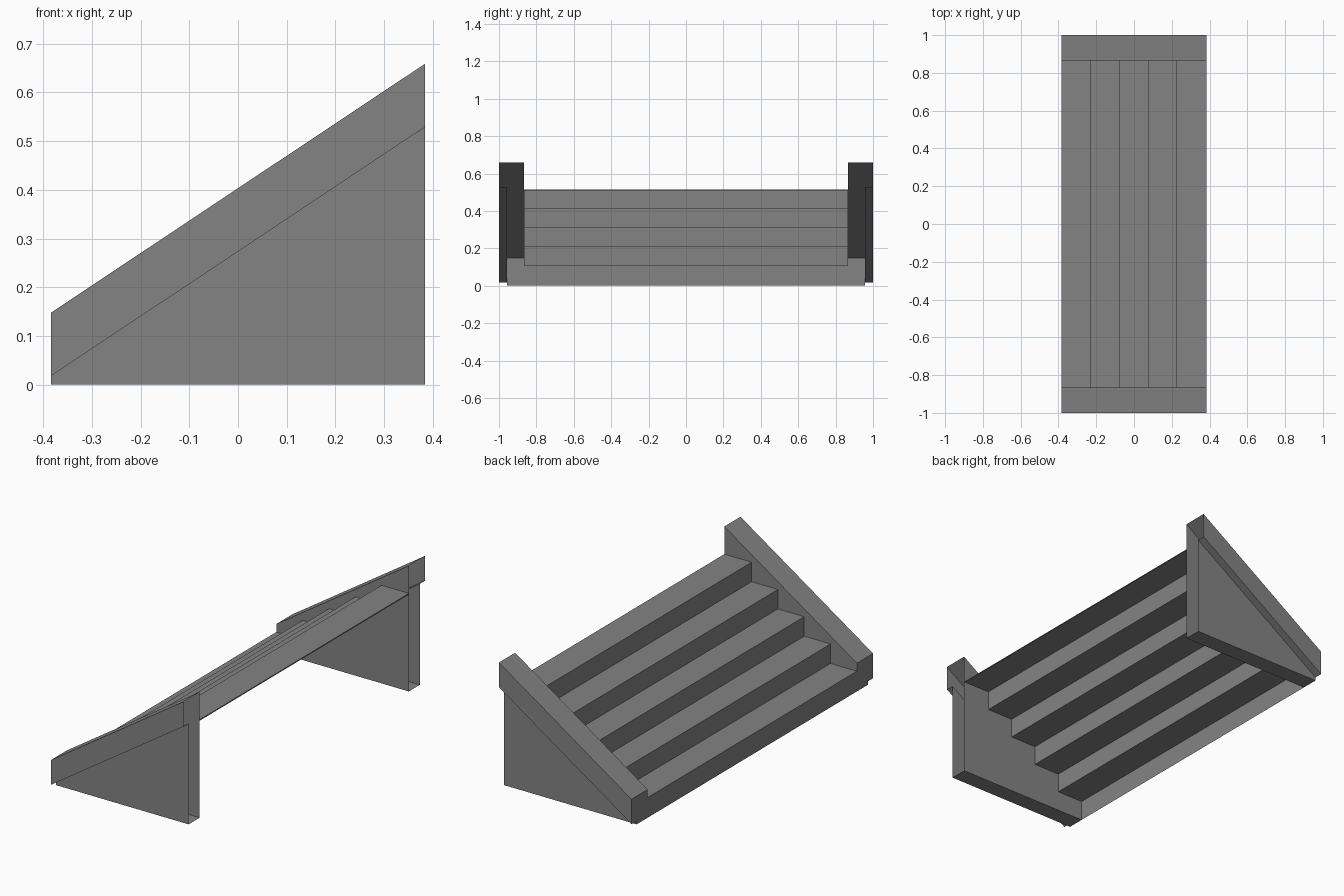
import bpy, bmesh

if "Cube" in bpy.data.objects:
    bpy.data.objects.remove(bpy.data.objects["Cube"])

HALF = 0.384      # half of the staircase run along x
INNER = 0.866     # inner face of the side walls
STEPS = 5
FIRST, RISE, RUN = 0.106, 0.102, 0.1525

grey = bpy.data.materials.new("dark_grey")
grey.diffuse_color = (0.23, 0.23, 0.23, 1)
grey.use_nodes = True
grey.node_tree.nodes["Principled BSDF"].inputs["Base Color"].default_value = grey.diffuse_color


def loft(name, sections, closed, cap_first=False):
    """Join matching point rows with quads, optionally capping the first row."""
    bm = bmesh.new()
    rows = [[bm.verts.new(p) for p in row] for row in sections]
    n = len(rows[0])
    for a, b in zip(rows, rows[1:]):
        for i in range(n if closed else n - 1):
            j = (i + 1) % n
            bm.faces.new((a[i], b[i], b[j], a[j]))
    if cap_first:
        bm.faces.new(rows[0])
        bmesh.ops.recalc_face_normals(bm, faces=bm.faces)
    mesh = bpy.data.meshes.new(name)
    bm.to_mesh(mesh)
    bm.free()
    mesh.materials.append(grey)
    obj = bpy.data.objects.new(name, mesh)
    bpy.context.collection.objects.link(obj)
    return obj


# Steps: thin zigzag of risers and treads, open underneath, small lip at the back
profile = [(-HALF, 0)]
for i in range(STEPS):
    z = FIRST + i * RISE
    end = HALF if i == STEPS - 1 else -HALF + (i + 1) * RUN
    profile += [(-HALF + i * RUN, z), (end, z)]
profile.append((HALF, z - 0.006))
loft("steps", [[(x, y, z) for x, z in profile] for y in (INNER, -INNER)], False)


# Side walls: hollow wall with overhanging sloped rail, open at the tall end
def wall_section(x, s):
    pts = [(INNER, 0), (INNER, s + 0.13), (1.0, s + 0.13),
           (1.0, s), (0.957, s), (0.957, 0)]
    return [(x, y, z) for y, z in pts]


wall = loft("side_walls", [wall_section(-HALF, 0.018), wall_section(HALF, 0.529)],
            True, cap_first=True)
mirror = wall.modifiers.new("other_side", 'MIRROR')
mirror.use_axis = (False, True, False)
mirror.use_mirror_merge = False
